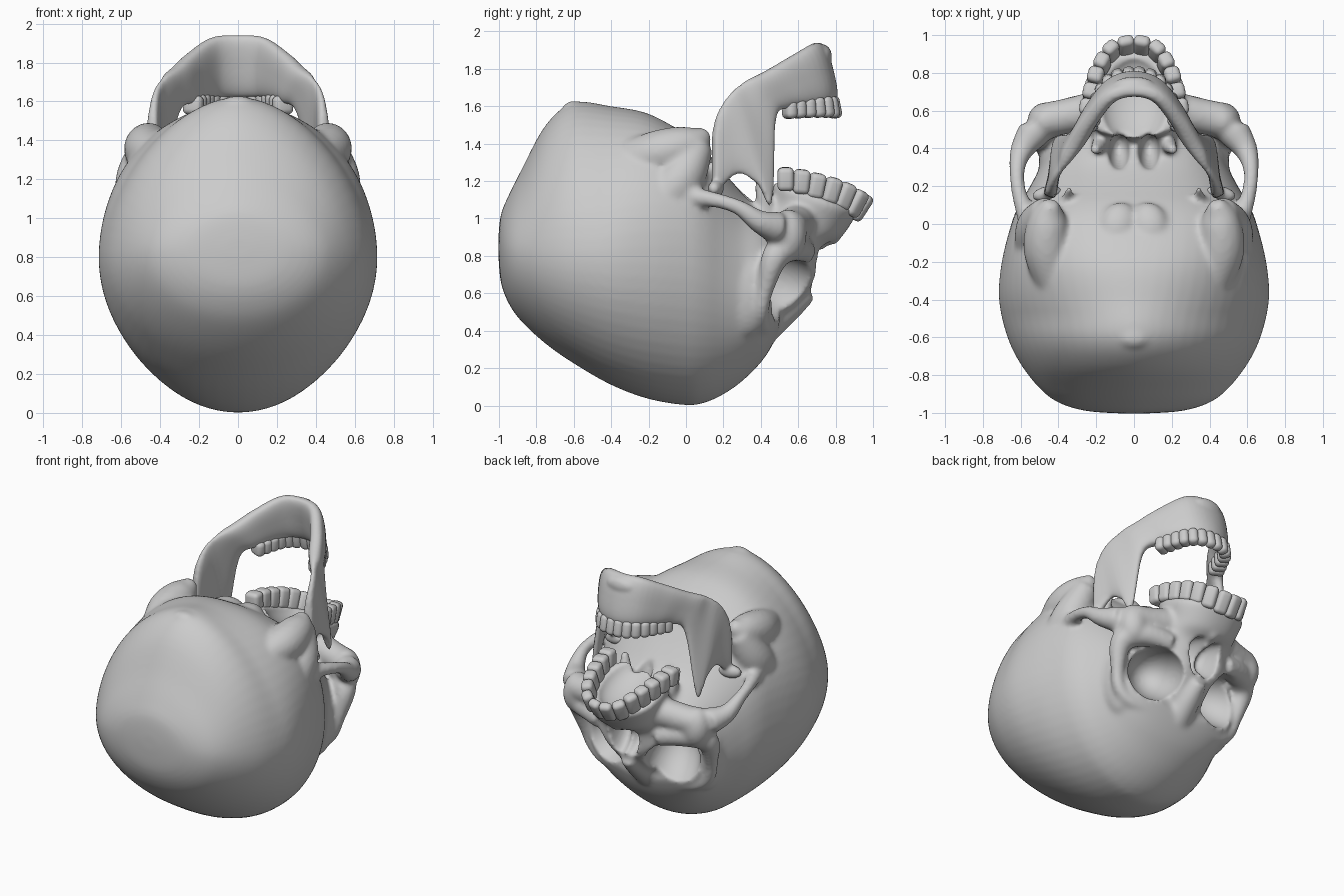
import bpy, bmesh, math
from mathutils import Vector, Matrix, Euler

if "Cube" in bpy.data.objects:
    bpy.data.objects.remove(bpy.data.objects["Cube"])


def spline(keys, n):
    # Catmull-Rom through tuples of any length
    out = []
    for i in range(len(keys) - 1):
        p0, p1 = keys[max(i - 1, 0)], keys[i]
        p2, p3 = keys[i + 1], keys[min(i + 2, len(keys) - 1)]
        for k in range(n):
            t = k / n
            out.append(tuple(
                0.5 * (2 * b + (c - a) * t + (2 * a - 5 * b + 4 * c - d) * t * t
                       + (3 * b - a - 3 * c + d) * t ** 3)
                for a, b, c, d in zip(p0, p1, p2, p3)))
    return out + [tuple(keys[-1])]


def loft(bm, rings):
    rows = [[bm.verts.new(p) for p in r] for r in rings]
    n = len(rows[0])
    for a, b in zip(rows, rows[1:]):
        for i in range(n):
            j = (i + 1) % n
            bm.faces.new((a[i], a[j], b[j], b[i]))
    bm.faces.new(rows[0][::-1])
    bm.faces.new(rows[-1])


def section(mid, u, up, down, p_up=2.0, p_down=2.0, n=40):
    # superellipse with separate upper and lower halves
    pts = []
    for i in range(n):
        a = 2 * math.pi * (i + 0.5) / n
        c, s = math.cos(a), math.sin(a)
        e = 2 / (p_up if s > 0 else p_down)
        pts.append(mid + u * math.copysign(abs(c) ** e, c)
                   + (up if s > 0 else down) * abs(s) ** e)
    return pts


def tube(bm, keys, sides=(1, -1)):
    # keys: x, y, z, radius
    for s in sides:
        path = spline([(s * x, y, z, r) for x, y, z, r in keys], 6)
        pts = [Vector(p[:3]) for p in path]
        rings = []
        for i, p in enumerate(pts):
            t = pts[min(i + 1, len(pts) - 1)] - pts[max(i - 1, 0)]
            q = t.to_track_quat('Z', 'Y')
            r = path[i][3]
            rings.append([p + q @ Vector((r * math.cos(a), r * math.sin(a), 0))
                          for a in (2 * math.pi * k / 16 for k in range(16))])
        loft(bm, rings)


def blob(bm, loc, radii, rot=(0, 0, 0), sides=(1, -1)):
    for s in sides:
        m = (Matrix.Translation((s * loc[0], loc[1], loc[2]))
             @ Euler((rot[0], s * rot[1], s * rot[2])).to_matrix().to_4x4()
             @ Matrix.Diagonal((*radii, 1)))
        bmesh.ops.create_uvsphere(bm, u_segments=32, v_segments=20, radius=1, matrix=m)


def finish(bm, name):
    bmesh.ops.recalc_face_normals(bm, faces=bm.faces[:])
    me = bpy.data.meshes.new(name)
    bm.to_mesh(me)
    bm.free()
    me.polygons.foreach_set('use_smooth', [True] * len(me.polygons))
    ob = bpy.data.objects.new(name, me)
    bpy.context.collection.objects.link(ob)
    return ob


def remesh(ob, size):
    m = ob.modifiers.new('Merge', 'REMESH')
    m.mode, m.voxel_size, m.use_smooth_shade = 'VOXEL', size, True


def smooth(ob, count):
    m = ob.modifiers.new('Smooth', 'SMOOTH')
    m.factor, m.iterations = 0.5, count


# braincase: y, bottom z, widest z, top z, half width
bm = bmesh.new()
case = [(-1.003, .8, .85, .9, .07), (-.99, .66, .84, 1.02, .25), (-.95, .55, .83, 1.12, .39),
        (-.88, .45, .82, 1.26, .49), (-.75, .33, .81, 1.50, .595), (-.6, .225, .8, 1.62, .67),
        (-.4, .11, .8, 1.6, .715), (-.2, .035, .8, 1.56, .70), (0, .002, .79, 1.45, .65),
        (.1, .015, .76, 1.37, .61), (.2, .06, .7, 1.25, .55), (.3, .13, .64, 1.14, .5),
        (.4, .23, .6, 1.06, .47), (.46, .32, .6, 1.0, .43), (.5, .41, .6, .9, .36)]
loft(bm, [section(Vector((0, y, m)), Vector((w, 0, 0)), Vector((0, 0, t - m)),
                  Vector((0, 0, b - m)), min(2.5, max(1.75, 1.75 + 1.5 * (y + .5))), 2.0, 64)
          for y, b, m, t, w in spline(case, 5)])
# occipital knob
blob(bm, (0, -.6, 1.58), (.09, .06, .05), (0, 0, 0), (1,))
# upper jaw block: front y z, back y z, half width
jaw = [(.54, .48, .3, .65, .17), (.69, .66, .36, .85, .28), (.73, .83, .42, 1.0, .27),
       (.83, .9, .45, 1.1, .25), (.9, 1.0, .46, 1.18, .27), (.92, 1.04, .47, 1.2, .26)]
rings = []
for fy, fz, by, bz, w in spline(jaw, 5):
    f, b = Vector((0, fy, fz)), Vector((0, by, bz))
    rings.append(section((f + b) / 2, Vector((w, 0, 0)), (f - b) / 2, (b - f) / 2, 2.2, 3))
loft(bm, rings)
# nasal bridge and nasal spine
tube(bm, [(0, .43, .44, .1), (0, .56, .54, .08), (0, .66, .61, .05)], (1,))
tube(bm, [(0, .74, .9, .05), (0, .82, .89, .025)], (1,))
# brow, outer and lower orbit rims, temple wall
tube(bm, [(0, .44, .42, .06), (.2, .435, .415, .05), (.36, .405, .43, .05),
          (.455, .4, .5, .045), (.495, .425, .62, .045), (.505, .48, .8, .075),
          (.4, .57, .85, .08), (.22, .63, .82, .07)])
blob(bm, (.385, .32, .62), (.12, .15, .26))
# cheekbone and its arch
blob(bm, (.465, .545, .91), (.1, .1, .14))
tube(bm, [(.46, .55, .95, .095), (.36, .57, .96, .095), (.22, .6, .98, .1)])
tube(bm, [(.53, .485, .95, .09), (.595, .39, .985, .062), (.62, .28, 1.06, .042),
          (.605, .15, 1.1, .042), (.55, .0, 1.12, .06)])
# mastoids with their ridges, condyles, styloids, pterygoid plates
tube(bm, [(.4, -.35, 1.3, .1), (.46, -.14, 1.35, .125), (.455, .03, 1.4, .1),
          (.435, .115, 1.46, .035)])
tube(bm, [(.5, -.14, 1.08, .13), (.5, -.02, 1.22, .125), (.46, .07, 1.4, .08)])
blob(bm, (.08, .0, 1.41), (.1, .12, .07), (-.3, 0, .3))
tube(bm, [(.36, .1, 1.2, .04), (.34, .19, 1.34, .018)])
tube(bm, [(.17, .44, 1.0, .05), (.19, .41, 1.12, .04), (.21, .39, 1.21, .025)])
skull = finish(bm, 'cranium')

# cutter: eye sockets, nose opening, palate vault, rear nasal passages
bm = bmesh.new()
blob(bm, (.285, .57, .605), (.18, .3, .175), (-.5, 0, -.35))
blob(bm, (.05, .73, .75), (.06, .2, .13), (-.5, .15, 0))
blob(bm, (0, .65, 1.16), (.18, .25, .11), (-.4, 0, 0), (1,))
blob(bm, (.08, .38, 1.12), (.06, .09, .2), (.25, 0, 0))
cutter = finish(bm, 'socket_cutter')
cutter.hide_render = True
cutter.display_type = 'WIRE'
remesh(cutter, .014)

remesh(skull, .015)
cut = skull.modifiers.new('Sockets', 'BOOLEAN')
cut.operation, cut.solver, cut.object = 'DIFFERENCE', 'EXACT', cutter
remesh(skull, .0135)
smooth(skull, 8)

# lower jaw: lower edge xyz, tooth edge xyz, half thickness
bm = bmesh.new()
half = [(0, .705, 1.94, 0, .78, 1.62, .05), (.13, .67, 1.93, .11, .745, 1.62, .05),
        (.24, .54, 1.855, .19, .65, 1.61, .05), (.315, .42, 1.785, .25, .54, 1.59, .05),
        (.37, .33, 1.74, .32, .47, 1.52, .042), (.405, .265, 1.695, .4, .455, 1.08, .033),
        (.42, .23, 1.66, .415, .385, 1.18, .03), (.43, .2, 1.62, .425, .28, 1.24, .03),
        (.44, .16, 1.54, .445, .18, 1.16, .033), (.45, .145, 1.45, .455, .145, 1.14, .03)]
full = [(-a, b, c, -d, e, f, g) for a, b, c, d, e, f, g in half[:0:-1]] + half
st = spline(full, 5)
rings = []
for i, k in enumerate(st):
    top, bot = Vector(k[:3]), Vector(k[3:6])
    p, q = st[max(i - 1, 0)], st[min(i + 1, len(st) - 1)]
    t = Vector((q[0] + q[3] - p[0] - p[3], q[1] + q[4] - p[1] - p[4], 0))
    u = Vector((t.y, -t.x, 0)).normalized() * k[6]
    rings.append(section((top + bot) / 2, u, (top - bot) / 2, (bot - top) / 2, 2.8, 2.8))
loft(bm, rings)
# jaw joints and chin
blob(bm, (.46, .16, 1.16), (.08, .04, .045), (0, 0, -.2))
blob(bm, (0, .73, 1.87), (.11, .05, .06), (0, 0, 0), (1,))
mandible = finish(bm, 'mandible')
remesh(mandible, .012)
smooth(mandible, 3)


def teeth(name, keys, count, length, width, lean, sign):
    # rounded crowns spaced evenly along half an arch, mirrored
    pts = [Vector(p) for p in spline(keys, 30)]
    dist = [0]
    for a, b in zip(pts, pts[1:]):
        dist.append(dist[-1] + (b - a).length)
    bm = bmesh.new()
    for i in range(count):
        goal = dist[-1] * (i + .5) / count
        k = next(j for j, d in enumerate(dist) if d >= goal)
        f = i / (count - 1)
        along = (pts[k] - pts[k - 1]).normalized()
        out = Vector((-along.y, along.x, 0)).normalized()
        up = (Vector((0, lean * (1 - f), sign)) + out * .05).normalized()
        out = along.cross(up).normalized()
        along = up.cross(out)
        size = (width, .065 + .04 * f, length * (1.1 - .2 * f))
        for s in (1, -1):
            m = Matrix((along, out, up)).transposed() @ Matrix.Diagonal(size)
            m = Matrix.Translation(pts[k]) @ m.to_4x4()
            m = Matrix.Diagonal((s, 1, 1, 1)) @ m
            bmesh.ops.create_cube(bm, size=1, matrix=m)
    ob = finish(bm, name)
    bev = ob.modifiers.new('Round', 'BEVEL')
    bev.width, bev.segments = .028, 4


teeth('upper_teeth', [(0, .945, 1.05), (.11, .92, 1.075), (.18, .83, 1.13), (.215, .73, 1.165),
                      (.24, .6, 1.2), (.245, .49, 1.215)], 7, .14, .088, .6, 1)
teeth('lower_teeth', [(0, .8, 1.595), (.09, .78, 1.595), (.15, .73, 1.595), (.19, .65, 1.59),
                      (.24, .53, 1.58)], 7, .11, .065, .15, -1)
